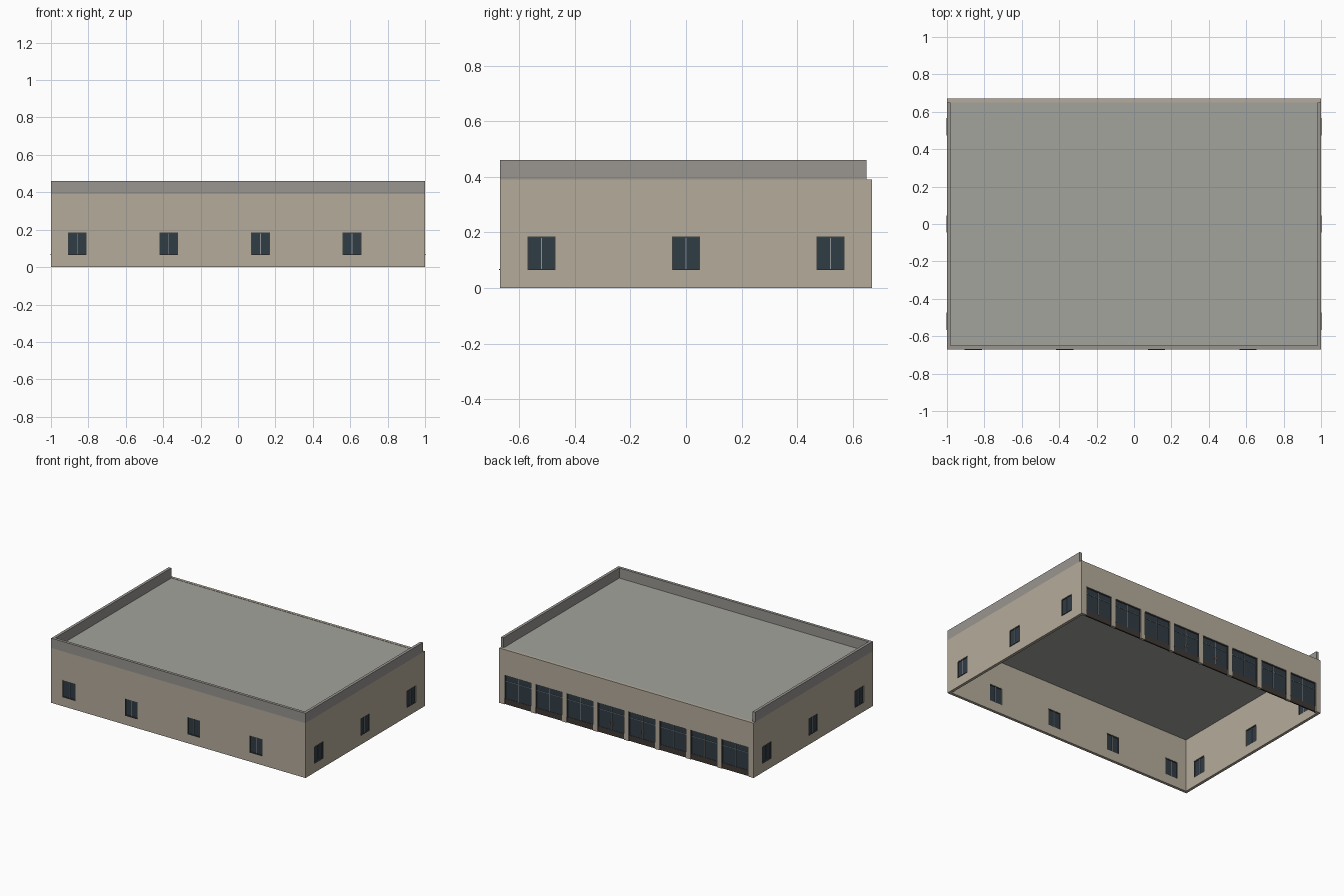
import bpy, bmesh
from mathutils import Matrix, Vector

if "Cube" in bpy.data.objects:
    bpy.data.objects.remove(bpy.data.objects["Cube"])

def material(name, rgb):
    m = bpy.data.materials.new(name)
    m.diffuse_color = (*rgb, 1)
    m.use_nodes = True
    m.node_tree.nodes["Principled BSDF"].inputs["Base Color"].default_value = m.diffuse_color
    return m

WALL = material("wall_plaster", (0.46, 0.41, 0.33))
CAP = material("parapet_grey", (0.32, 0.30, 0.28))
ROOF = material("roof_grey", (0.37, 0.37, 0.34))
GLASS = material("dark_glass", (0.03, 0.045, 0.06))
FRAME = material("dark_frame", (0.05, 0.05, 0.05))
BAR = material("glazing_bar", (0.28, 0.30, 0.31))
KICK = material("dark_base_panel", (0.05, 0.042, 0.035))
HANDLE = material("handle_copper", (0.35, 0.15, 0.08))

def boxes(name, bounds, mat=None, place=Matrix()):
    """One object from boxes given as (x0, x1, y0, y1, z0, z1)."""
    bm = bmesh.new()
    for x0, x1, y0, y1, z0, z1 in bounds:
        m = (Matrix.Translation(((x0 + x1) / 2, (y0 + y1) / 2, (z0 + z1) / 2))
             @ Matrix.Diagonal((x1 - x0, y1 - y0, z1 - z0, 1)))
        bmesh.ops.create_cube(bm, size=1, matrix=place @ m)
    me = bpy.data.meshes.new(name)
    bm.to_mesh(me)
    bm.free()
    ob = bpy.data.objects.new(name, me)
    bpy.context.collection.objects.link(ob)
    if mat:
        me.materials.append(mat)
    return ob

def cut(ob, cutter):
    mod = ob.modifiers.new("cut", 'BOOLEAN')
    mod.operation, mod.solver, mod.object = 'DIFFERENCE', 'EXACT', cutter
    bpy.context.view_layer.objects.active = ob
    bpy.ops.object.modifier_apply(modifier=mod.name)
    bpy.data.objects.remove(cutter)

HX, HY, T, H = 1.0, 0.67, 0.02, 0.39
W0, W1 = 0.065, 0.185                      # window sill and head
front_x = [-0.86 + 0.49 * i for i in range(4)]
side_y = [-0.52, 0.0, 0.52]
bay_x = [0.244 * (i - 3.5) for i in range(8)]
BAY, BAY_TOP = 0.105, 0.21

# Hollow wall shell, open below, with window and shopfront openings
walls = boxes("walls", [(-HX, HX, -HY, HY, 0, H)], WALL)
cut(walls, boxes("room_cutter", [(-HX + T, HX - T, -HY + T, HY - T, -0.1, H + 0.1)]))
holes = [(x - 0.05, x + 0.05, -HY - 0.1, -HY + 0.1, W0, W1) for x in front_x]
holes += [(-1.1, 1.1, y - 0.05, y + 0.05, W0, W1) for y in side_y]
holes += [(x - BAY, x + BAY, HY - 0.1, HY + 0.1, -0.1, BAY_TOP) for x in bay_x]
cut(walls, boxes("opening_cutter", holes))

# Flat roof set between the walls
boxes("roof", [(-HX + T, HX - T, -HY + T, HY - T, H - 0.012, H - 0.002)], ROOF)

# Parapet on three sides, open at the back
P = 0.46
parapet = boxes("parapet", [(-HX, HX, -HY, HY - T, H, P)], CAP)
cut(parapet, boxes("parapet_cutter", [(-HX + T, HX - T, -HY + T, HY + 0.1, H - 0.1, P + 0.1)]))

# Two-pane windows, built facing -y then turned into place
def window(name, place):
    f = 0.004
    boxes(name + "_glass", [(-0.05, 0.05, 0.006, 0.014, W0, W1)], GLASS, place)
    boxes(name + "_frame", [(-0.05, -0.05 + f, 0.002, 0.018, W0, W1),
                            (0.05 - f, 0.05, 0.002, 0.018, W0, W1),
                            (-0.05 + f, 0.05 - f, 0.002, 0.018, W1 - f, W1),
                            (-0.05 + f, 0.05 - f, -0.003, 0.018, W0, W0 + f)], FRAME, place)
    boxes(name + "_mullion", [(-0.002, 0.002, 0.003, 0.017, W0 + f, W1 - f)], BAR, place)

for i, x in enumerate(front_x):
    window(f"front_window_{i}", Matrix.Translation((x, -HY, 0)))
for side, label in ((1, "right"), (-1, "left")):
    for i, y in enumerate(side_y):
        turn = Matrix.Rotation(side * 1.5707963, 4, 'Z')
        window(f"{label}_window_{i}", Matrix.Translation((side * HX, y, 0)) @ turn)

# Glazed shopfront bays along the back
for i, x in enumerate(bay_x):
    place = Matrix.Translation((x, HY, 0))
    b, f, k = BAY, 0.005, 0.04
    boxes(f"bay_glass_{i}", [(-b, b, -0.014, -0.008, k, BAY_TOP)], GLASS, place)
    boxes(f"bay_base_panel_{i}", [(-b, b, -0.016, -0.006, 0, k)], KICK, place)
    boxes(f"bay_frame_{i}", [(-b, -b + f, -0.018, -0.003, k, BAY_TOP),
                             (b - f, b, -0.018, -0.003, k, BAY_TOP),
                             (-b + f, b - f, -0.018, -0.003, BAY_TOP - f, BAY_TOP)], FRAME, place)
    boxes(f"bay_bars_{i}", [(-0.0015, 0.0015, -0.017, -0.005, k, BAY_TOP - f),
                            (-b + f, b - f, -0.0165, -0.0055, 0.163, 0.166)], BAR, place)
    if i in (3, 4):
        boxes(f"door_handle_{i}", [(s - 0.002, s + 0.002, -0.008, -0.002, 0.075, 0.095)
                                   for s in (-0.01, 0.01)], HANDLE, place)
